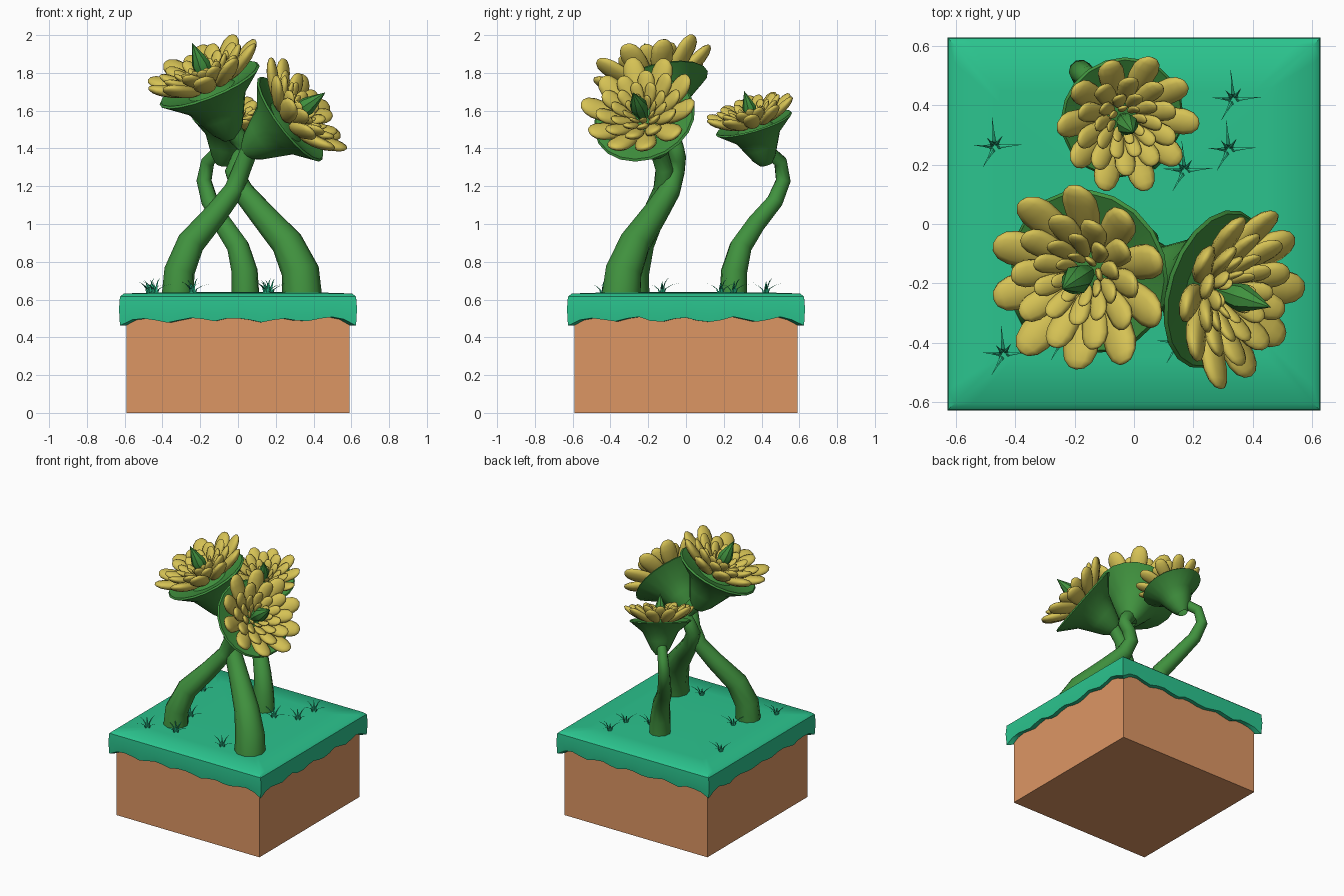
import bpy, bmesh, math, random
from mathutils import Vector, Matrix

if "Cube" in bpy.data.objects:
    bpy.data.objects.remove(bpy.data.objects["Cube"])

random.seed(4)


def material(name, rgb):
    m = bpy.data.materials.new(name)
    m.diffuse_color = (*rgb, 1)
    m.use_nodes = True
    m.node_tree.nodes["Principled BSDF"].inputs["Base Color"].default_value = m.diffuse_color
    return m


GRASS = material("grass_green", (0.024, 0.55, 0.27))
DIRT = material("dirt_tan", (0.72, 0.305, 0.127))
GREEN = material("stem_green", (0.051, 0.283, 0.048))
YELLOW = material("petal_yellow", (0.67, 0.54, 0.09))


def add_object(name, bm, mat, smooth=None, recalc=True):
    if recalc:
        bmesh.ops.recalc_face_normals(bm, faces=bm.faces)
    me = bpy.data.meshes.new(name)
    bm.to_mesh(me)
    bm.free()
    return link_mesh(name, me, mat, smooth)


def link_mesh(name, me, mat, smooth):
    me.materials.clear()
    me.materials.append(mat)
    ob = bpy.data.objects.new(name, me)
    bpy.context.collection.objects.link(ob)
    if smooth:
        bpy.ops.object.select_all(action='DESELECT')
        ob.select_set(True)
        bpy.context.view_layer.objects.active = ob
        bpy.ops.object.shade_smooth_by_angle(angle=math.radians(smooth))
    return ob


def skin(bm, rings):
    """Join successive closed rings of coordinates with quads."""
    rows = [[bm.verts.new(p) for p in r] for r in rings]
    n = len(rows[0])
    for a, b in zip(rows, rows[1:]):
        for i in range(n):
            j = (i + 1) % n
            bm.faces.new((a[i], a[j], b[j], b[i]))
    return rows


def lathe(name, profile, sides, mtx, mat, smooth):
    bm = bmesh.new()
    skin(bm, [[mtx @ Vector((r * math.cos(2 * math.pi * i / sides),
                             r * math.sin(2 * math.pi * i / sides), h))
               for i in range(sides)] for r, h in profile])
    bmesh.ops.remove_doubles(bm, verts=bm.verts, dist=1e-4)
    return add_object(name, bm, mat, smooth)


# dirt block
bm = bmesh.new()
bmesh.ops.create_cube(bm, size=1, matrix=Matrix.Translation((0, 0, 0.3)) @ Matrix.Diagonal((1.18, 1.18, 0.6, 1)))
add_object("dirt_block", bm, DIRT)


# grass cap: skirt with a ragged lower edge and a softly domed top
def square(half, zs, n=20):
    pts = []
    for k in range(4):
        rot = Matrix.Rotation(k * math.pi / 2, 3, 'Z')
        for i in range(n):
            t = -1 + 2 * i / n
            pts.append(rot @ Vector((t * half, -half, zs[k * n + i])))
    return pts


ragged = []
for k in range(4):
    for i in range(20):
        drip = (0, 0.014, 0.022, 0.01)[i % 4]
        ragged.append(0.462 if i == 0 else 0.482 + drip + random.uniform(-0.006, 0.006))
flat = lambda z: [z] * 80
bm = bmesh.new()
rows = skin(bm, [square(0.592, flat(0.53)), square(0.595, ragged), square(0.625, ragged),
                 square(0.63, flat(0.55)), square(0.625, flat(0.615)), square(0.605, flat(0.632)),
                 square(0.45, flat(0.637)), square(0.2, flat(0.64))])
bm.faces.new(rows[-1])
add_object("grass_cap", bm, GRASS, 40)

# grass tufts: curved tapering blades, the same cluster repeated
BLADES = [(95, 0.09, 0.06), (5, 0.085, 0.055), (175, 0.06, 0.07), (240, 0.07, 0.055), (55, 0.035, 0.085), (130, 0.03, 0.075)]
TUFTS = [(-0.47, 0.26), (0.335, 0.42), (0.32, 0.25), (0.17, 0.18), (-0.44, -0.44),
         (-0.24, -0.39), (0.15, -0.4), (-0.3, -0.13)]
bm = bmesh.new()
for x, y in TUFTS:
    for deg, reach, height in BLADES:
        m = Matrix.Translation((x, y, 0.63)) @ Matrix.Rotation(math.radians(deg), 4, 'Z')
        rings = []
        for t in (0, 0.35, 0.7, 1):
            w = 0.009 * (1 - t) + 0.0004
            c = Vector((0.01 + reach * t * t, 0, 1.45 * height * (t - 0.32 * t * t)))
            rings.append([m @ (c + Vector(o)) for o in ((0, -w, 0), (w * 0.6, 0, 0), (0, w, 0), (-w * 0.6, 0, 0))])
        skin(bm, rings)
add_object("grass_tufts", bm, GRASS)


# stems: tapered swept tubes, points are x, y, z, radius
def stem(name, pts):
    cu = bpy.data.curves.new(name, 'CURVE')
    cu.dimensions = '3D'
    cu.bevel_depth = 1
    cu.bevel_resolution = 3
    sp = cu.splines.new('POLY')
    sp.points.add(len(pts) - 1)
    for p, (x, y, z, r) in zip(sp.points, pts):
        p.co = (x, y, z, 1)
        p.radius = r
    tmp = bpy.data.objects.new(name + "_path", cu)
    bpy.context.collection.objects.link(tmp)
    ev = tmp.evaluated_get(bpy.context.evaluated_depsgraph_get())
    me = bpy.data.meshes.new_from_object(ev)
    bpy.data.objects.remove(tmp)
    link_mesh(name, me, GREEN, 60)


stem("left_flower_stem", [
    (0.34, -0.345, 0.6, 0.107), (0.33, -0.33, 0.75, 0.1), (0.26, -0.27, 0.9, 0.085), (0.12, -0.16, 1.06, 0.068),
    (0.02, -0.085, 1.18, 0.058), (-0.02, -0.055, 1.28, 0.05), (0.01, -0.045, 1.35, 0.046),
    (0.04, -0.055, 1.4, 0.045), (0.0, -0.08, 1.46, 0.05), (-0.07, -0.11, 1.54, 0.05)])
stem("right_flower_stem", [
    (-0.32, -0.28, 0.6, 0.087), (-0.31, -0.275, 0.75, 0.082), (-0.25, -0.24, 0.9, 0.074), (-0.12, -0.17, 1.05, 0.062),
    (-0.02, -0.12, 1.18, 0.054), (0.02, -0.115, 1.29, 0.048), (0.06, -0.145, 1.39, 0.048), (0.13, -0.17, 1.45, 0.05)])
stem("back_flower_stem", [
    (0.04, 0.25, 0.6, 0.075), (0.035, 0.255, 0.75, 0.07), (0.0, 0.29, 0.88, 0.06), (-0.08, 0.37, 1.0, 0.052),
    (-0.15, 0.47, 1.12, 0.045), (-0.18, 0.515, 1.23, 0.04), (-0.16, 0.5, 1.33, 0.036),
    (-0.1, 0.43, 1.39, 0.035), (-0.07, 0.4, 1.44, 0.035)])

# flower heads
CUP = [(0.045, -0.31), (0.085, -0.26), (0.125, -0.18), (0.165, -0.1), (0.285, 0), (0.275, 0.01), (0.13, -0.03), (0, 0.03)]
SPIKE = [(0.02, 0), (0.045, 0.09), (0.05, 0.125), (0.03, 0.18), (0, 0.25)]
# petal rings: count, start radius, start height, length, width, elevation
RINGS = [(10, 0.09, 0.0, 0.27, 0.135, 30), (10, 0.08, 0.025, 0.2, 0.105, 38),
         (10, 0.06, 0.03, 0.145, 0.075, 48), (8, 0.04, 0.03, 0.1, 0.05, 60)]


def add_petal(bm, mtx, length, width):
    """Plump pillow, narrow at the root and blunt at the tip."""
    made = bmesh.ops.create_uvsphere(bm, u_segments=10, v_segments=8, radius=1)["verts"]
    for v in made:
        a, b, c = v.co.z, v.co.x, v.co.y
        t = (1 + math.copysign(abs(a) ** 0.8, a)) / 2
        w = width * (0.35 + 0.2 * t)
        bend = 0.12 * length * (t * t - t)
        v.co = mtx @ Vector((t * length, b * w, c * width * 0.24 + bend))


def flower(name, center, axis, s):
    base = Matrix.Translation(center) @ Vector(axis).to_track_quat('Z', 'Y').to_matrix().to_4x4() @ Matrix.Scale(s, 4)
    lathe(name + "_cup", CUP, 20, base, GREEN, 40)
    lathe(name + "_center_spike", SPIKE, 8, base, GREEN, 40)
    bm = bmesh.new()
    for k, (n, r, h, length, width, elev) in enumerate(RINGS):
        for i in range(n):
            turn = Matrix.Rotation(2 * math.pi * (i + 0.5 * (k % 2)) / n, 4, 'Z')
            tilt = Matrix.Rotation(-math.radians(elev + random.uniform(-3, 3)), 4, 'Y')
            add_petal(bm, base @ turn @ Matrix.Translation((r, 0, h)) @ tilt,
                      length * random.uniform(0.94, 1.04), width)
    add_object(name + "_petals", bm, YELLOW, 60)


flower("left_flower", (-0.15, -0.16, 1.735), (-0.37, -0.24, 0.9), 1.0)
flower("right_flower", (0.275, -0.22, 1.555), (0.77, -0.25, 0.58), 0.97)
flower("back_flower", (-0.04, 0.36, 1.53), (0.2, -0.28, 0.94), 0.74)
